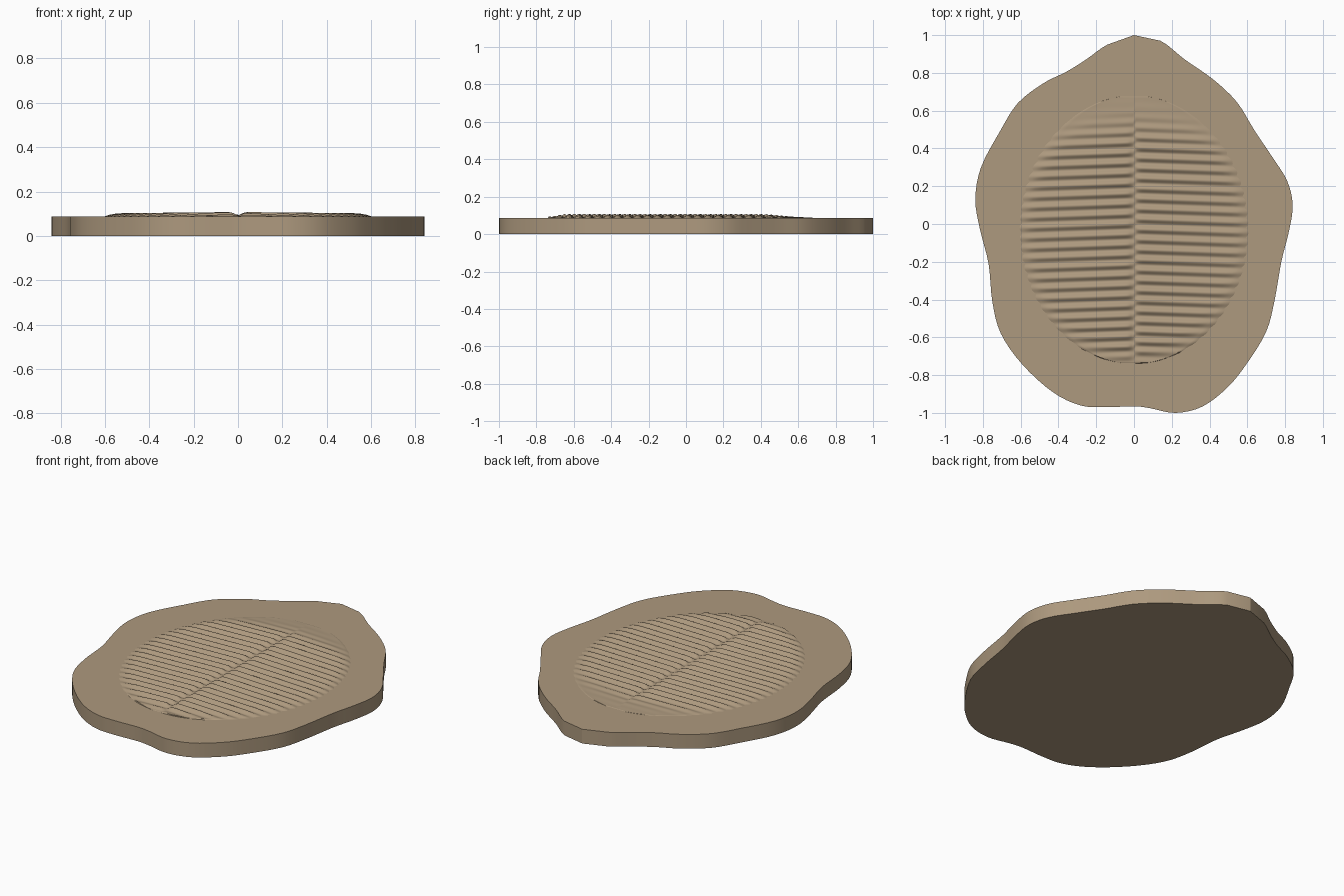
import bpy, bmesh, math
from mathutils import Vector

if "Cube" in bpy.data.objects:
    bpy.data.objects.remove(bpy.data.objects["Cube"])

mat = bpy.data.materials.new("sandstone")
mat.diffuse_color = (0.42, 0.32, 0.21, 1)
mat.use_nodes = True
mat.node_tree.nodes["Principled BSDF"].inputs["Base Color"].default_value = mat.diffuse_color
TOP = 0.087


def finish(name, bm, angle):
    bmesh.ops.recalc_face_normals(bm, faces=bm.faces)
    mesh = bpy.data.meshes.new(name)
    bm.to_mesh(mesh)
    bm.free()
    mesh.materials.append(mat)
    ob = bpy.data.objects.new(name, mesh)
    bpy.context.collection.objects.link(ob)
    bpy.ops.object.select_all(action='DESELECT')
    ob.select_set(True)
    bpy.context.view_layer.objects.active = ob
    bpy.ops.object.shade_smooth_by_angle(angle=math.radians(angle))
    return ob


# rock slab: irregular outline, smoothed and extruded
outline = [(0, 1), (.14, .97), (.27, .87), (.42, .765), (.545, .645), (.635, .5),
           (.725, .365), (.81, .23), (.84, .1), (.82, -.04), (.78, -.2), (.745, -.4),
           (.7, -.57), (.6, -.735), (.5, -.86), (.365, -.965), (.22, -1), (.085, -.975),
           (0, -.965), (-.155, -.97), (-.285, -.96), (-.43, -.89), (-.59, -.745),
           (-.705, -.58), (-.75, -.41), (-.77, -.21), (-.815, -.03), (-.84, .13),
           (-.81, .3), (-.71, .49), (-.615, .64), (-.48, .745), (-.36, .805),
           (-.255, .87), (-.14, .95)]
pts = [Vector(p) for p in outline]
n = len(pts)
bm = bmesh.new()
ring = []
for i in range(n):
    a, b, c, d = (pts[(i + k) % n] for k in (-1, 0, 1, 2))
    steps = 1 if i in (0, n - 1) else 4          # chipped tip stays straight
    for s in range(steps):
        t = s / steps
        p = 0.5 * (2 * b + (c - a) * t + (2 * a - 5 * b + 4 * c - d) * t * t
                   + (3 * b - a - 3 * c + d) * t ** 3)
        ring.append(bm.verts.new((p.x, p.y, 0)))
base = bm.faces.new(ring)
top = bmesh.ops.extrude_face_region(bm, geom=[base], use_keep_orig=True)
bmesh.ops.translate(bm, vec=(0, 0, TOP),
                    verts=[v for v in top['geom'] if isinstance(v, bmesh.types.BMVert)])
finish("rock_slab", bm, 30)

# ribbed oval fossil: fine relief with a midline groove, ribs offset left to right
CY, RX, RY, PERIOD = -0.03, 0.615, 0.71, 0.054


def step(e0, e1, x):
    t = min(1, max(0, (x - e0) / (e1 - e0)))
    return t * t * (3 - 2 * t)


def relief(x, y):
    r = math.hypot(x / RX, (y - CY) / RY)
    edge = 1 - step(0.86, 1.0, r)
    head = 1 - step(0.40, 0.62, y + 0.12 * abs(x))   # ribs fade out at the head
    phase = (y + 0.035 * abs(x)) / PERIOD + (0.5 if x > 0 else 0)
    rib = 0.5 + 0.5 * math.cos(2 * math.pi * phase)
    groove = 1 - 0.65 * math.exp(-(x / 0.022) ** 2) * head
    taper = 1 - 0.3 * abs(x) / RX
    return 0.001 + groove * taper * (0.003 * edge + 0.017 * rib
                                     * (0.06 + 0.94 * head) * (0.3 + 0.7 * edge))


bm = bmesh.new()
ROWS, COLS = 260, 56
grid = []
for j in range(ROWS + 1):
    y = CY + RY * (-1 + 2 * j / ROWS) * 0.9995
    w = RX * math.sqrt(1 - ((y - CY) / RY) ** 2)
    row = []
    for i in range(COLS + 1):
        u = 2 * i / COLS - 1
        x = w * (0.45 * u + 0.55 * u * abs(u)) if abs(u) < 1 else w * u
        z = TOP - 0.003 if i in (0, COLS) or j in (0, ROWS) else TOP + relief(x, y)
        row.append(bm.verts.new((x, y, z)))
    grid.append(row)
for r0, r1 in zip(grid, grid[1:]):
    for i in range(COLS):
        bm.faces.new((r0[i], r0[i + 1], r1[i + 1], r1[i]))
fossil = finish("ribbed_fossil", bm, 50)
if fossil.data.polygons[ROWS * COLS // 2].normal.z < 0:
    fossil.data.flip_normals()
